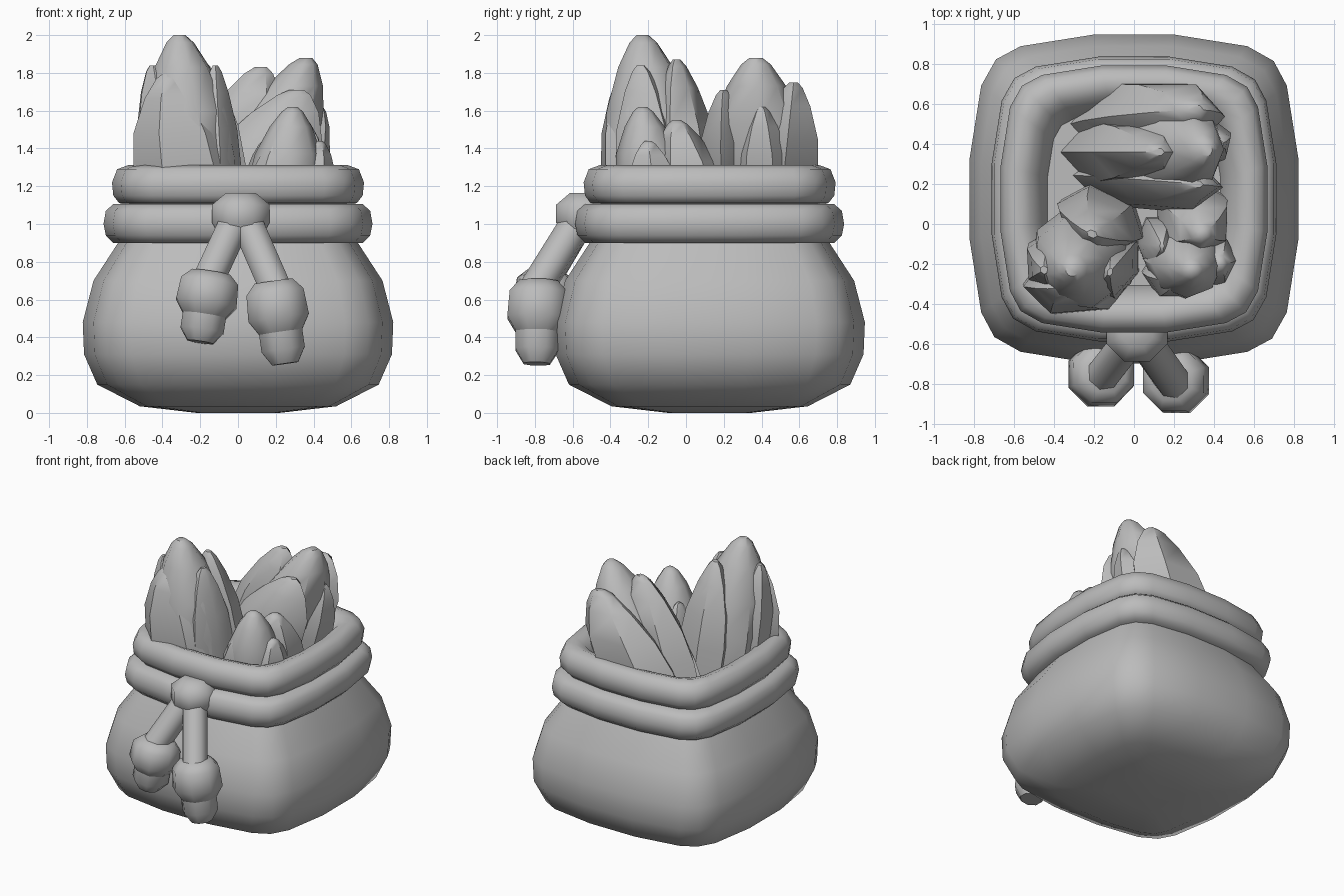
import bpy, bmesh, math
from mathutils import Vector

cube = bpy.data.objects.get("Cube")
if cube:
    bpy.data.objects.remove(cube)

GREY = (0.5, 0.5, 0.5, 1)
mat = bpy.data.materials.new("plain_grey")
mat.use_nodes = True
mat.diffuse_color = GREY
mat.node_tree.nodes["Principled BSDF"].inputs["Base Color"].default_value = GREY


def loft(name, rings, angle=40):
    """Skin a list of equal-length point rings and cap both ends."""
    bm = bmesh.new()
    loops = [[bm.verts.new(p) for p in ring] for ring in rings]
    n = len(loops[0])
    for a, b in zip(loops, loops[1:]):
        for i in range(n):
            j = (i + 1) % n
            bm.faces.new((a[i], a[j], b[j], b[i]))
    bm.faces.new(loops[0][::-1])
    bm.faces.new(loops[-1])
    bmesh.ops.recalc_face_normals(bm, faces=bm.faces)
    mesh = bpy.data.meshes.new(name)
    bm.to_mesh(mesh)
    bm.free()
    mesh.materials.append(mat)
    obj = bpy.data.objects.new(name, mesh)
    bpy.context.collection.objects.link(obj)
    bpy.ops.object.select_all(action="DESELECT")
    obj.select_set(True)
    bpy.context.view_layer.objects.active = obj
    bpy.ops.object.shade_smooth_by_angle(angle=math.radians(angle))


# Rounded square section shared by the sack and its bands
quarter = [(1, 0.25), (0.93, 0.69), (0.85, 0.84), (0.69, 0.93), (0.25, 1)]
section = []
for k in range(4):
    for x, y in quarter:
        for _ in range(k):
            x, y = -y, x
        section.append((x, y))
SACK_Y = 0.125


def square_loft(name, profile, angle):
    loft(name, [[(x * r, SACK_Y + y * r, z) for x, y in section]
                for r, z in profile], angle)


square_loft("sack_body", [(0.22, 0), (0.52, 0.035), (0.745, 0.15), (0.815, 0.31), (0.822, 0.48),
                          (0.765, 0.7), (0.635, 0.9), (0.6, 0.98)], 50)
square_loft("lower_band", [(0.58, 0.897), (0.66, 0.9), (0.7, 0.94), (0.712, 1.0),
                           (0.7, 1.07), (0.66, 1.105), (0.58, 1.11)], 60)
square_loft("upper_rim", [(0.56, 1.1), (0.63, 1.112), (0.66, 1.15), (0.667, 1.22), (0.64, 1.29),
                          (0.58, 1.312), (0.52, 1.29), (0.46, 1.21), (0.43, 1.1), (0.42, 1.02)], 60)


# Drawstring knot and tassels
def tube(name, start, end, spans, sides=8):
    """Straight tube; spans lists (fraction along the axis, radius)."""
    a, b = Vector(start), Vector(end)
    axis = (b - a).normalized()
    side = axis.cross(Vector((0, 1, 0))).normalized()
    other = axis.cross(side)
    turns = [math.tau * (i + 0.5) / sides for i in range(sides)]
    loft(name, [[a.lerp(b, t) + r * (math.cos(u) * side + math.sin(u) * other) for u in turns]
                for t, r in spans], 50)


tube("drawstring_knot", (0.015, -0.535, 1.165), (0.015, -0.535, 0.94),
     [(0, 0.085), (0.28, 0.165), (0.7, 0.165), (1, 0.125)])
for label, top, neck, end in (
        ("right", (-0.02, -0.58, 1.0), (-0.145, -0.74, 0.73), (-0.2, -0.77, 0.375)),
        ("left", (0.05, -0.58, 1.0), (0.19, -0.78, 0.68), (0.25, -0.79, 0.26))):
    tube(label + "_cord", top, neck, [(0, 0.09), (1.1, 0.09)])
    tube(label + "_tassel_collar", neck, end, [(-0.04, 0.11), (0.1, 0.165), (0.42, 0.175),
                                              (0.6, 0.125)])
    tube(label + "_tassel_tip", neck, end, [(0.5, 0.125), (0.82, 0.125), (1, 0.075)])

# Crystals: leaning faceted bullets with an oval section
BULLET = [(0, 0.95), (0.35, 1), (0.6, 0.88), (0.83, 0.56), (0.96, 0.28), (1, 0.12)]


def crystal(name, base, tip, rx, ry, turn=0, sides=6):
    c, s = math.cos(math.radians(turn)), math.sin(math.radians(turn))
    rings = []
    for t, r in BULLET:
        p = Vector((*base, 1.0)).lerp(Vector(tip), t)
        ring = []
        for i in range(sides):
            a = math.tau * i / sides
            x, y = rx * r * math.cos(a), ry * r * math.sin(a)
            ring.append(p + Vector((x * c - y * s, x * s + y * c, 0)))
        rings.append(ring)
    loft(name, rings, 45)


# Tall cluster
crystal("tall_crystal", (-0.22, -0.13), (-0.31, -0.23, 2.0), 0.27, 0.27, 15, 8)
crystal("tall_front_shard", (-0.23, -0.25), (-0.36, -0.32, 1.8), 0.28, 0.19, 5)
crystal("tall_outer_shard", (-0.34, -0.17), (-0.45, -0.23, 1.84), 0.16, 0.18, 30)
crystal("tall_inner_shard", (-0.08, -0.19), (-0.12, -0.24, 1.84), 0.12, 0.18, -20)
crystal("tall_back_shard", (-0.15, 0.05), (-0.21, -0.05, 1.87), 0.23, 0.16, -22)

# Broad cluster leaning to the left
crystal("broad_crystal", (0, 0.39), (0.36, 0.37, 1.88), 0.27, 0.28, 0, 8)
crystal("broad_back_shard", (-0.05, 0.49), (0.31, 0.57, 1.75), 0.33, 0.21)
crystal("broad_top_shard", (-0.14, 0.36), (0.12, 0.36, 1.83), 0.27, 0.17)
crystal("broad_front_shard", (-0.05, 0.22), (0.31, 0.2, 1.71), 0.32, 0.16, -5)
crystal("broad_outer_shard", (0.22, 0.41), (0.43, 0.4, 1.62), 0.17, 0.15, 20)

# Small cluster
crystal("small_crystal", (0.23, -0.16), (0.29, -0.23, 1.62), 0.2, 0.19, 0, 8)
crystal("small_back_shard", (0.27, 0.07), (0.34, -0.05, 1.55), 0.2, 0.19, 30)
crystal("small_front_shard", (0.18, -0.22), (0.21, -0.29, 1.44), 0.15, 0.13)
crystal("small_outer_shard", (0.34, -0.15), (0.43, -0.2, 1.44), 0.14, 0.16)
crystal("small_inner_shard", (0.1, -0.08), (0.14, -0.11, 1.44), 0.1, 0.14)
